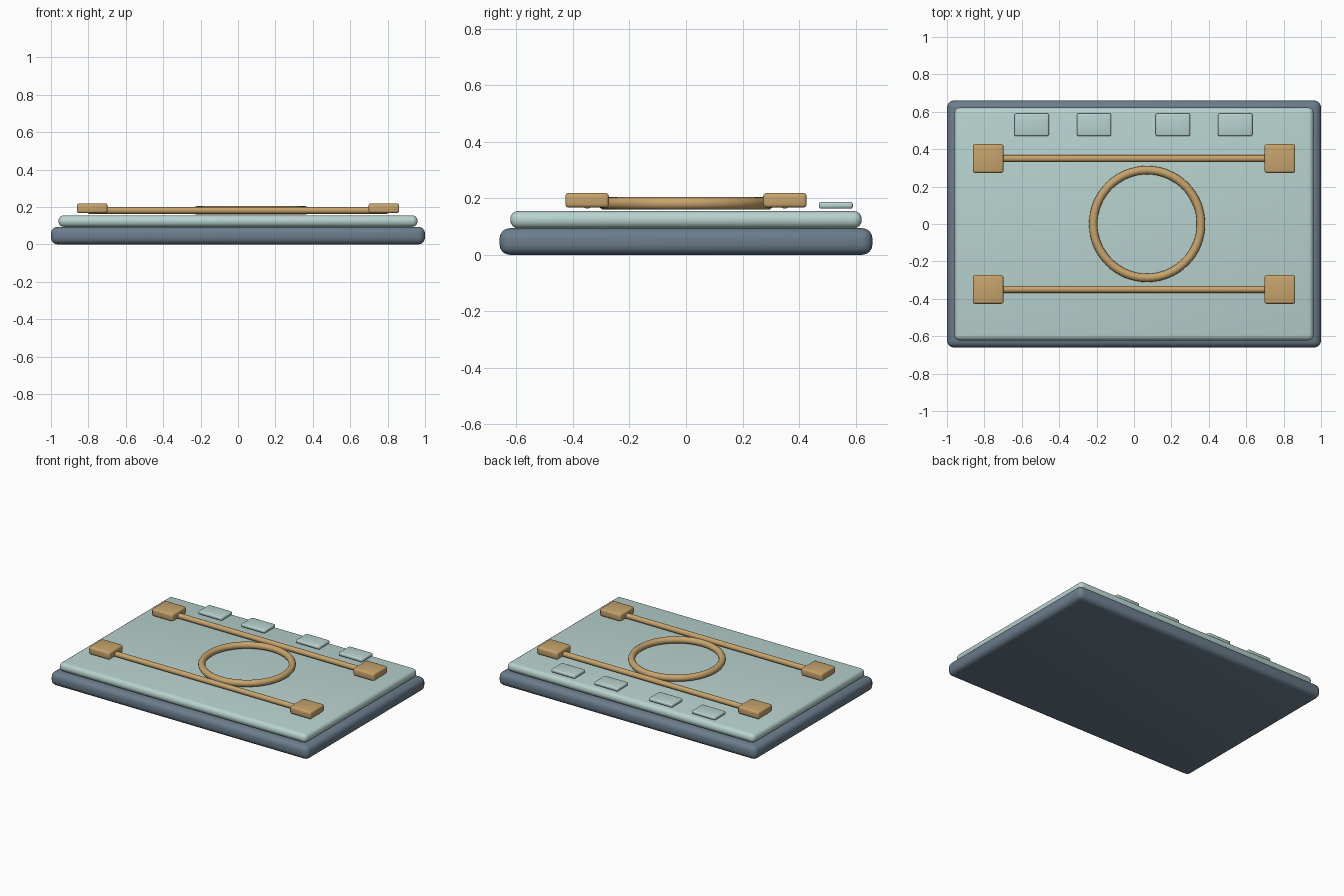
import bpy, math

if "Cube" in bpy.data.objects:
    bpy.data.objects.remove(bpy.data.objects["Cube"])


def material(name, color):
    m = bpy.data.materials.new(name)
    m.diffuse_color = (*color, 1)
    m.use_nodes = True
    m.node_tree.nodes["Principled BSDF"].inputs["Base Color"].default_value = m.diffuse_color
    return m


SLATE = material("slate", (0.147, 0.205, 0.262))
MINT = material("pale_mint", (0.48, 0.65, 0.62))
BRASS = material("brass", (0.57, 0.37, 0.15))


def finish(name, mat):
    ob = bpy.context.object
    ob.name = name
    ob.data.materials.append(mat)
    bpy.ops.object.shade_smooth_by_angle(angle=math.radians(35))
    return ob


def box(name, mat, x, y, z, bevel, segments=4):
    """Rounded box from (min, max) ranges."""
    bpy.ops.mesh.primitive_cube_add(
        size=1, location=[(a + b) / 2 for a, b in (x, y, z)])
    ob = bpy.context.object
    ob.scale = [b - a for a, b in (x, y, z)]
    bpy.ops.object.transform_apply(location=False, rotation=False, scale=True)
    mod = ob.modifiers.new("rounding", 'BEVEL')
    mod.width = bevel
    mod.segments = segments
    mod.limit_method = 'ANGLE'
    bpy.ops.object.modifier_apply(modifier="rounding")
    return finish(name, mat)


# Base slab and raised panel
box("base_slab", SLATE, (-1, 1), (-0.66, 0.66), (0, 0.094), 0.036)
box("top_panel", MINT, (-0.96, 0.96), (-0.622, 0.622), (0.094, 0.155), 0.028)

# Two rails, each held by a block at both ends
for side, y in (("front", -0.35), ("back", 0.35)):
    bpy.ops.mesh.primitive_cylinder_add(
        vertices=16, radius=0.0185, depth=1.6, location=(0, y, 0.182),
        rotation=(0, math.pi / 2, 0))
    finish(side + "_rail", BRASS)
    for end, x in (("left", -0.78), ("right", 0.78)):
        box(f"{side}_{end}_block", BRASS, (x - 0.082, x + 0.082),
            (y - 0.077, y + 0.077), (0.167, 0.219), 0.012, 3)

# Ring between the rails
bpy.ops.mesh.primitive_torus_add(
    major_radius=0.288, minor_radius=0.0225, major_segments=64,
    minor_segments=16, location=(0.07, 0, 0.182))
finish("ring", BRASS)

# Row of small tiles along the back edge
for i, x in enumerate((-0.547, -0.214, 0.208, 0.541)):
    box(f"tile_{i + 1}", MINT, (x - 0.092, x + 0.092),
        (0.47, 0.591), (0.163, 0.187), 0.009, 3)
